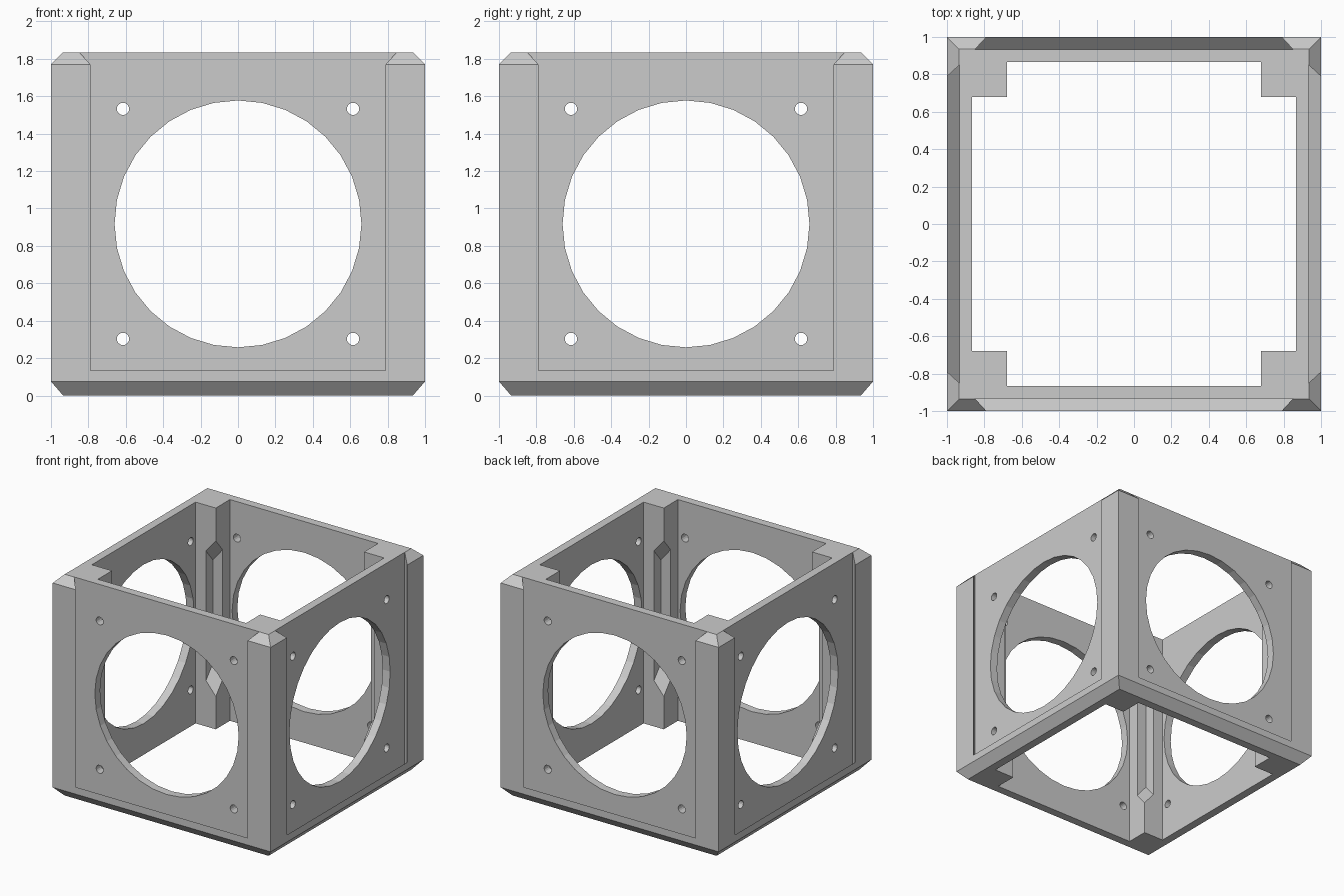
import bpy, bmesh
from math import sin, cos, pi
from mathutils import Matrix

if "Cube" in bpy.data.objects:
    bpy.data.objects.remove(bpy.data.objects["Cube"])

H, MID = 1.835, 0.9175


def loft(name, rings, turn=0):
    """Closed solid skinned between equal-length rings, turned about z."""
    bm = bmesh.new()
    loops = [[bm.verts.new(p) for p in r] for r in rings]
    n = len(rings[0])
    for a, b in zip(loops, loops[1:]):
        for i in range(n):
            j = (i + 1) % n
            bm.faces.new((a[i], a[j], b[j], b[i]))
    bm.faces.new(loops[0][::-1])
    bm.faces.new(loops[-1])
    bm.transform(Matrix.Rotation(turn, 4, 'Z'))
    bmesh.ops.recalc_face_normals(bm, faces=bm.faces)
    me = bpy.data.meshes.new(name)
    bm.to_mesh(me)
    bm.free()
    ob = bpy.data.objects.new(name, me)
    bpy.context.collection.objects.link(ob)
    return ob


def square(s, z):
    return [(-s, -s, z), (s, -s, z), (s, s, z), (-s, s, z)]


def drill(name, x, z, r, n, turn):
    """Round cutter running through two opposite walls."""
    return loft(name, [[(x + r * cos(2 * pi * i / n), y, z + r * sin(2 * pi * i / n))
                        for i in range(n)] for y in (-1.2, 1.2)], turn)


# Outer block with chamfered top and bottom edges
frame = loft("box_frame", [square(0.935, 0), square(1, 0.075),
                           square(1, 1.77), square(0.935, H)])
cutters = []

# Open interior, leaving square corner posts
w, p = 0.865, 0.68
plan = [(w, -p), (w, p), (p, p), (p, w), (-p, w), (-p, p),
        (-w, p), (-w, -p), (-p, -p), (-p, -w), (p, -w), (p, -p)]
cutters.append(loft("interior", [[(x, y, z) for x, y in plan] for z in (-0.2, 2.1)]))

# Dovetail panel slots, open at the top, on all four sides
for k in range(4):
    rings = []
    for y, hw, z in ((-0.934, 0.85, 0.068), (-1.064, 0.73, 0.198)):
        rings.append([(-hw, y, z), (hw, y, z), (hw, y, 2.1), (-hw, y, 2.1)])
    cutters.append(loft("panel_slot", rings, k * pi / 2))

# Notches with sloped ends on the inner edge of each post
for k in range(4):
    lower, upper = [], []
    for a, b in ((-0.03, -0.03), (0.09, -0.03), (0.09, 0.09), (-0.03, 0.09)):
        half = 0.645 - 1.2 * (a + b)
        lower.append((p + a, p + b, MID - half))
        upper.append((p + a, p + b, MID + half))
    cutters.append(loft("post_notch", [lower, upper], k * pi / 2))

# Large round openings and their screw holes
for turn in (0, pi / 2):
    cutters.append(drill("round_opening", 0, MID, 0.66, 32, turn))
    for sx in (-1, 1):
        for sz in (-1, 1):
            cutters.append(drill("screw_hole", sx * 0.615, MID + sz * 0.615, 0.033, 16, turn))

# Carve the block and discard the cutters
for c in cutters:
    m = frame.modifiers.new("cut", 'BOOLEAN')
    m.operation, m.solver, m.object = 'DIFFERENCE', 'EXACT', c
    c.hide_render = True
deps = bpy.context.evaluated_depsgraph_get()
carved = bpy.data.meshes.new_from_object(frame.evaluated_get(deps))
frame.modifiers.clear()
frame.data = carved
for c in cutters:
    bpy.data.objects.remove(c)
